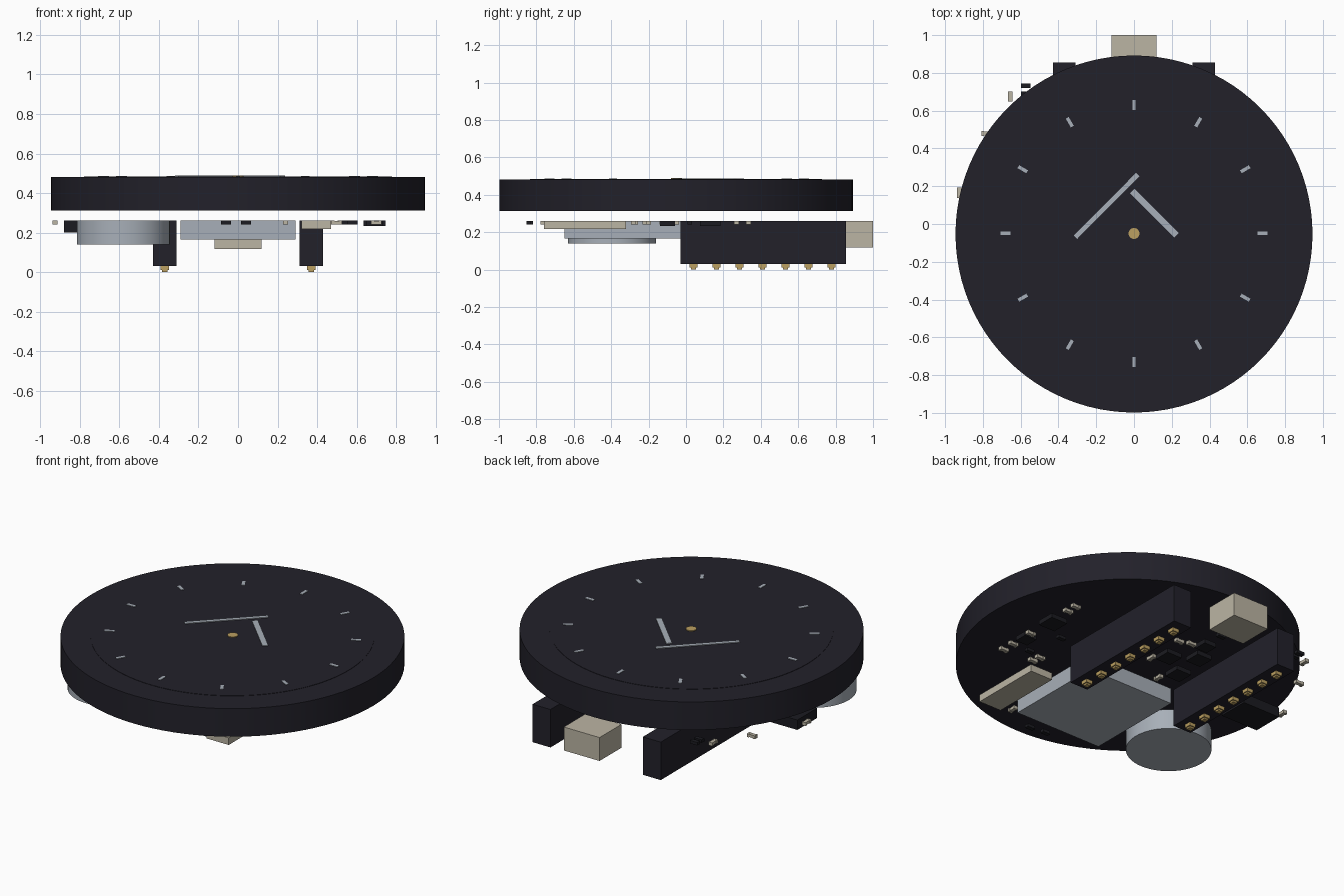
import bpy, bmesh, math
from mathutils import Matrix, Vector

cube = bpy.data.objects.get("Cube")
if cube:
    bpy.data.objects.remove(cube, do_unlink=True)


def material(name, r, g, b):
    m = bpy.data.materials.new(name)
    m.use_nodes = True
    m.diffuse_color = (r, g, b, 1)
    m.node_tree.nodes["Principled BSDF"].inputs["Base Color"].default_value = (r, g, b, 1)
    return m


CASE = material("dark_case", 0.016, 0.015, 0.023)
CHIP = material("black_plastic", 0.011, 0.011, 0.015)
STEEL = material("pale_steel", 0.39, 0.43, 0.48)
IVORY = material("ivory", 0.50, 0.46, 0.37)
GOLD = material("gold", 0.50, 0.35, 0.12)

CENTRE = Vector((0, -0.053, 0))
BOARD = 0.26   # height of the plane the parts hang from


def finish(name, bm, mat, smooth=False):
    me = bpy.data.meshes.new(name)
    bm.to_mesh(me)
    bm.free()
    me.materials.append(mat)
    ob = bpy.data.objects.new(name, me)
    bpy.context.collection.objects.link(ob)
    if smooth:
        bpy.ops.object.select_all(action='DESELECT')
        ob.select_set(True)
        bpy.context.view_layer.objects.active = ob
        bpy.ops.object.shade_smooth_by_angle(angle=math.radians(30))
    return ob


def add_box(bm, x, y, w, d, z0, z1, angle=0):
    mat = (Matrix.Translation((x, y, (z0 + z1) / 2)) @ Matrix.Rotation(angle, 4, 'Z')
           @ Matrix.Diagonal((w, d, z1 - z0, 1)))
    bmesh.ops.create_cube(bm, size=1, matrix=mat)


def add_disc(bm, x, y, r, z0, z1, sides=96):
    bmesh.ops.create_cone(bm, cap_ends=True, segments=sides, radius1=r, radius2=r,
                          depth=z1 - z0, matrix=Matrix.Translation((x, y, (z0 + z1) / 2)))


def box(name, mat, *dims):
    bm = bmesh.new()
    add_box(bm, *dims)
    return finish(name, bm, mat)


def disc(name, mat, *dims):
    bm = bmesh.new()
    add_disc(bm, *dims)
    return finish(name, bm, mat, True)


# Round case and dial
disc("case", CASE, 0, CENTRE.y, 0.945, 0.312, 0.482)
disc("dial", CASE, 0, CENTRE.y, 0.78, 0.48, 0.484)
disc("centre_cap", GOLD, 0, -0.05, 0.029, 0.483, 0.489, 32)

# Hour marks
bm = bmesh.new()
for i in range(12):
    a = i * math.tau / 12
    add_box(bm, 0.68 * math.cos(a), -0.05 + 0.68 * math.sin(a), 0.054, 0.018, 0.483, 0.487, a)
finish("hour_marks", bm, STEEL)


# Hands, each laid between two points
def hand(name, p, q, width):
    d = Vector(q) - Vector(p)
    m = (Vector(q) + Vector(p)) / 2
    box(name, STEEL, m.x, m.y, d.length, width, 0.483, 0.488, math.atan2(d.y, d.x))


hand("long_hand", (-0.31, -0.07), (0.02, 0.262), 0.025)
hand("short_hand", (-0.01, 0.175), (0.225, -0.06), 0.033)

# Two pin headers with their contacts
for side, sx in (("left", 1), ("right", -1)):
    box(side + "_header", CASE, sx * 0.37, 0.413, 0.12, 0.886, 0.03, BOARD)
    bm = bmesh.new()
    for i in range(7):
        y = 0.04 + i * 0.123
        add_box(bm, sx * 0.37, y, 0.042, 0.042, 0.01, 0.03)
        add_box(bm, sx * 0.37, y, 0.028, 0.028, 0, 0.01)
    finish(side + "_header_pins", bm, GOLD)

# Large parts underneath
box("socket", IVORY, 0, 0.895, 0.24, 0.21, 0.118, BOARD)
box("shield_can", STEEL, 0, -0.34, 0.58, 0.62, 0.165, BOARD)
disc("round_cell", STEEL, -0.58, -0.395, 0.235, 0.14, BOARD)
box("flat_connector", IVORY, 0.395, -0.54, 0.15, 0.44, 0.217, BOARD)
box("side_button", CHIP, -0.755, 0.095, 0.25, 0.19, 0.2, BOARD)

# Small square chips
bm = bmesh.new()
for x, y, s in ((0.69, 0.13, 0.11), (-0.04, 0.25, 0.1), (-0.18, 0.34, 0.1),
                (-0.2, 0.14, 0.1), (-0.12, 0.47, 0.08), (0.69, -0.1, 0.08)):
    add_box(bm, x, y, s, s, 0.233, BOARD)
finish("chips", bm, CHIP)

# Tiny two-ended components: a body with a cap at each end
ends, bodies = bmesh.new(), bmesh.new()
for x, y, turned in ((0.7, -0.28, 0), (0.7, -0.2, 0), (0.7, -0.13, 0), (0.7, -0.05, 0),
                     (0.7, 0.27, 0), (0.7, 0.335, 0), (0.5, -0.27, 0), (0.49, -0.22, 0),
                     (0.02, 0.41, 0), (-0.05, 0.43, 0), (0.02, 0.175, 1), (-0.15, 0.03, 1),
                     (0.24, -0.75, 1), (-0.655, 0.675, 1), (-0.78, 0.48, 0), (-0.925, 0.165, 1)):
    a = turned * math.pi / 2
    w = Vector((0.02, 0, 0))
    w.rotate(Matrix.Rotation(a, 3, 'Z'))
    add_box(bodies, x, y, 0.03, 0.022, 0.242, BOARD - 0.001, a)
    for s in (-1, 1):
        add_box(ends, x + s * w.x, y + s * w.y, 0.014, 0.026, 0.24, BOARD, a)
finish("component_ends", ends, IVORY)
finish("component_bodies", bodies, IVORY)

# Tiny dark components
bm = bmesh.new()
for x, y in ((-0.572, 0.732), (-0.572, 0.69), (0.04, -0.84), (-0.06, -0.83),
             (0.58, -0.2), (0.54, 0.02), (0.12, 0.2), (-0.12, 0.6)):
    add_box(bm, x, y, 0.05, 0.025, 0.242, BOARD)
finish("dark_components", bm, CHIP)
